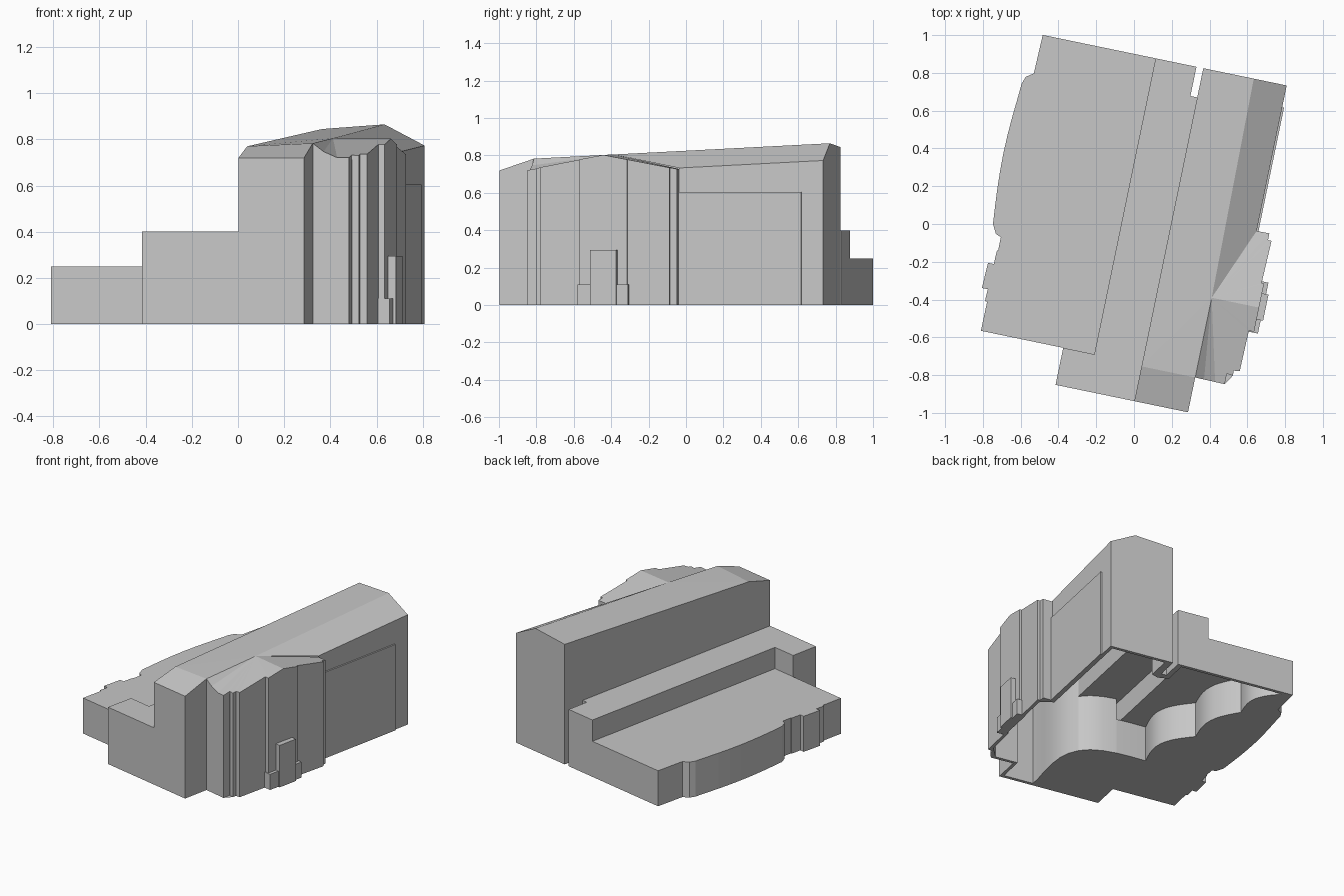
import bpy, bmesh, math

cube = bpy.data.objects.get("Cube")
if cube:
    bpy.data.objects.remove(cube, do_unlink=True)

stone = bpy.data.materials.new("plain grey stone")
stone.use_nodes = True
GREY = (0.57, 0.57, 0.57, 1)
stone.diffuse_color = GREY
stone.node_tree.nodes["Principled BSDF"].inputs["Base Color"].default_value = GREY

TURN = math.radians(-11.7)   # whole building is turned on its site
LOW, MID = 0.25, 0.40        # heights of the two side wings
STEP, WALL = -0.066, 0.192   # lines where the wings and the nave meet
RIDGE, EAVE = 0.482, 0.643
SOUTH, NORTH = -0.918, 0.882


def finish(name, bm):
    mesh = bpy.data.meshes.new(name)
    bm.to_mesh(mesh)
    bm.free()
    mesh.materials.append(stone)
    obj = bpy.data.objects.new(name, mesh)
    obj.rotation_euler.z = TURN
    bpy.context.scene.collection.objects.link(obj)
    return obj


def face(bm, *points):
    return bm.faces.new([bm.verts.new(p) for p in points])


def ccw(loop):
    area = sum(a[0] * b[1] - b[0] * a[1] for a, b in zip(loop, loop[1:] + loop[:1]))
    return loop if area > 0 else loop[::-1]


def prism(name, loop, top, base=lambda p, q: 0, bottom=False):
    """Walls and flat roof over a plan; base() gives each wall's foot, None skips it."""
    bm = bmesh.new()
    loop = ccw(loop)
    for p, q in zip(loop, loop[1:] + loop[:1]):
        foot = base(p, q)
        if foot is not None:
            face(bm, (*p, foot), (*q, foot), (*q, top), (*p, top))
    face(bm, *[(*p, top) for p in loop])
    if bottom:
        face(bm, *[(*p, 0) for p in loop[::-1]])
    bmesh.ops.remove_doubles(bm, verts=bm.verts, dist=0.0001)
    return finish(name, bm)


def block(name, u0, u1, v0, v1, top):
    prism(name, [(u0, v0), (u1, v0), (u1, v1), (u0, v1)], top, bottom=True)


# Low wing with its stepped and gently bowed outer wall
west = [(-0.679, -0.718), (-0.678, -0.56), (-0.69, -0.56), (-0.688, -0.495),
        (-0.72, -0.495), (-0.715, -0.358), (-0.684, -0.358), (-0.682, -0.284),
        (-0.676, -0.284), (-0.676, -0.212), (-0.705, -0.2), (-0.731, -0.152)]
for i in range(1, 8):
    t = i / 8
    west.append((-0.731 - 0.022 * math.sin(math.pi * t), -0.152 + 0.76 * t))
west += [(-0.733, 0.608), (-0.719, 0.647), (-0.681, 0.673), (-0.676, NORTH)]


def low_foot(p, q):
    shared = p[0] == q[0] == STEP or (p[1] == q[1] == -0.718 and max(p[0], q[0]) > -0.2)
    return None if shared else 0


prism("low_wing", west + [(STEP, NORTH), (STEP, -0.718), (-0.234, -0.718)], LOW, low_foot)


# Middle wing, wrapping round the front of the low wing
def mid_foot(p, q):
    if p[0] == q[0] == WALL:
        return None
    if p[0] == q[0] == STEP or p[1] == q[1] == -0.718:
        return LOW
    return 0


slot = [(WALL, 0.724), (0.155, 0.724), (0.155, NORTH)]
prism("middle_wing", [(-0.234, SOUTH), (WALL, SOUTH)] + slot
      + [(STEP, NORTH), (STEP, -0.718), (-0.234, -0.718)], MID, mid_foot)

# Nave: sloping front, long uneven roof, back gable
bm = bmesh.new()
HIP = -0.73
front_l, front_r = (WALL, SOUTH, 0.72), (RIDGE, SOUTH, 0.72)
hip_l, hip_r = (WALL, HIP, 0.77), (RIDGE, HIP, 0.783)
slot_l, back_l = (WALL, 0.724, 0.838), (WALL, NORTH, 0.845)
apex = (RIDGE, -0.299, 0.805)
back_r, back_e = (0.465, NORTH, 0.865), (EAVE, NORTH, 0.773)
valley = (EAVE, 0.095, 0.733)


def wall(p, q, foot=0):
    face(bm, (*p[:2], foot), (*q[:2], foot), q, p)


wall(front_l, front_r)
wall(front_r, hip_r)
wall(hip_l, front_l, MID)
wall(slot_l, hip_l, MID)
wall(back_l, slot_l)
wall(back_r, back_l)
wall(back_e, back_r)
wall(valley, back_e)
face(bm, front_l, front_r, hip_r, hip_l)
face(bm, hip_l, hip_r, apex)
face(bm, hip_l, apex, back_r, back_l, slot_l)
face(bm, apex, valley, back_e, back_r)
bmesh.ops.remove_doubles(bm, verts=bm.verts, dist=0.0001)
bmesh.ops.recalc_face_normals(bm, faces=bm.faces)
finish("nave", bm)

# Side chapel with cross gable and stepped corner buttresses
east = [(RIDGE, HIP), (0.53, -0.731), (0.59, -0.732), (0.642, -0.733), (0.642, -0.676),
        (0.675, -0.68), (0.675, -0.653), (0.706, -0.65), (0.71, -0.43),
        (0.738, -0.43), (0.738, -0.299), (0.738, -0.168), (0.725, -0.168),
        (0.731, 0.06), (0.712, 0.06), (0.712, 0.097), (EAVE, 0.095)]
tops = [0.803 - 0.19 * abs(v + 0.3) for u, v in east]
tops[0], tops[1] = 0.783, 0.747
bm = bmesh.new()
rim = [(*p, z) for p, z in zip(east, tops)]
for p, q in zip(rim, rim[1:]):
    wall(p, q)
    face(bm, apex, p, q)
bmesh.ops.remove_doubles(bm, verts=bm.verts, dist=0.0001)
finish("side_chapel", bm)

# Doorway, plinths and the raised panel on the nave wall
block("doorway", 0.70, 0.773, -0.363, -0.222, 0.295)
block("plinth_front", 0.70, 0.76, -0.435, -0.363, 0.11)
block("plinth_back", 0.70, 0.76, -0.222, -0.160, 0.11)
block("nave_wall_panel", 0.62, 0.653, 0.09, 0.764, 0.605)

# Hollow underside: scalloped floor edge and upright inner walls
cavity = [(0.25, -0.83), (0.25, -0.895), (0.46, -0.895), (0.46, -0.71), (0.62, -0.71),
          (0.685, -0.62), (0.69, -0.41), (0.705, -0.40), (0.705, 0.04), (0.62, 0.08),
          (0.62, 0.86), (0.24, 0.86), (0.24, 0.69), (WALL, 0.67), (0.12, 0.69),
          (0.12, 0.86), (STEP, 0.86)]
cusps = [(-0.61, 0.86), (-0.488, 0.532), (-0.381, 0.123), (-0.246, -0.301), (0.25, -0.83)]
for (a, b), (c, d), bulge in zip(cusps, cusps[1:], (0.07, 0.07, 0.09, 0.26)):
    length = math.hypot(c - a, d - b)
    for i in range(10):
        t = i / 10
        s = bulge * math.sin(math.pi * t) / length
        cavity.append((a + (c - a) * t - (d - b) * s, b + (d - b) * t + (c - a) * s))
cavity = ccw(cavity)

outline = ([(-0.234, -0.718), (-0.234, SOUTH), (RIDGE, SOUTH)] + east
           + [(EAVE, NORTH), (WALL, NORTH)] + slot + west[::-1])
bm = bmesh.new()
for loop in (outline, cavity):
    ring = [bm.verts.new((*p, 0)) for p in loop]
    for a, b in zip(ring, ring[1:] + ring[:1]):
        bm.edges.new((a, b))
bmesh.ops.triangle_fill(bm, edges=bm.edges[:], use_beauty=True)
bm.normal_update()
for f in bm.faces:
    if f.normal.z > 0:
        f.normal_flip()
finish("floor", bm)

# Inner walls stop just under whichever roof is overhead
bm = bmesh.new()
for p, q in zip(cavity, cavity[1:] + cavity[:1]):
    lowest = min(p[0], q[0])
    top = LOW if lowest < STEP - 0.001 else MID if lowest < WALL - 0.001 else 0.715
    face(bm, (*q, 0), (*p, 0), (*p, top - 0.002), (*q, top - 0.002))
bmesh.ops.remove_doubles(bm, verts=bm.verts, dist=0.0001)
for f in bm.faces:
    f.smooth = True
obj = finish("inner_walls", bm)
bpy.context.view_layer.objects.active = obj
obj.select_set(True)
bpy.ops.object.shade_smooth_by_angle()
